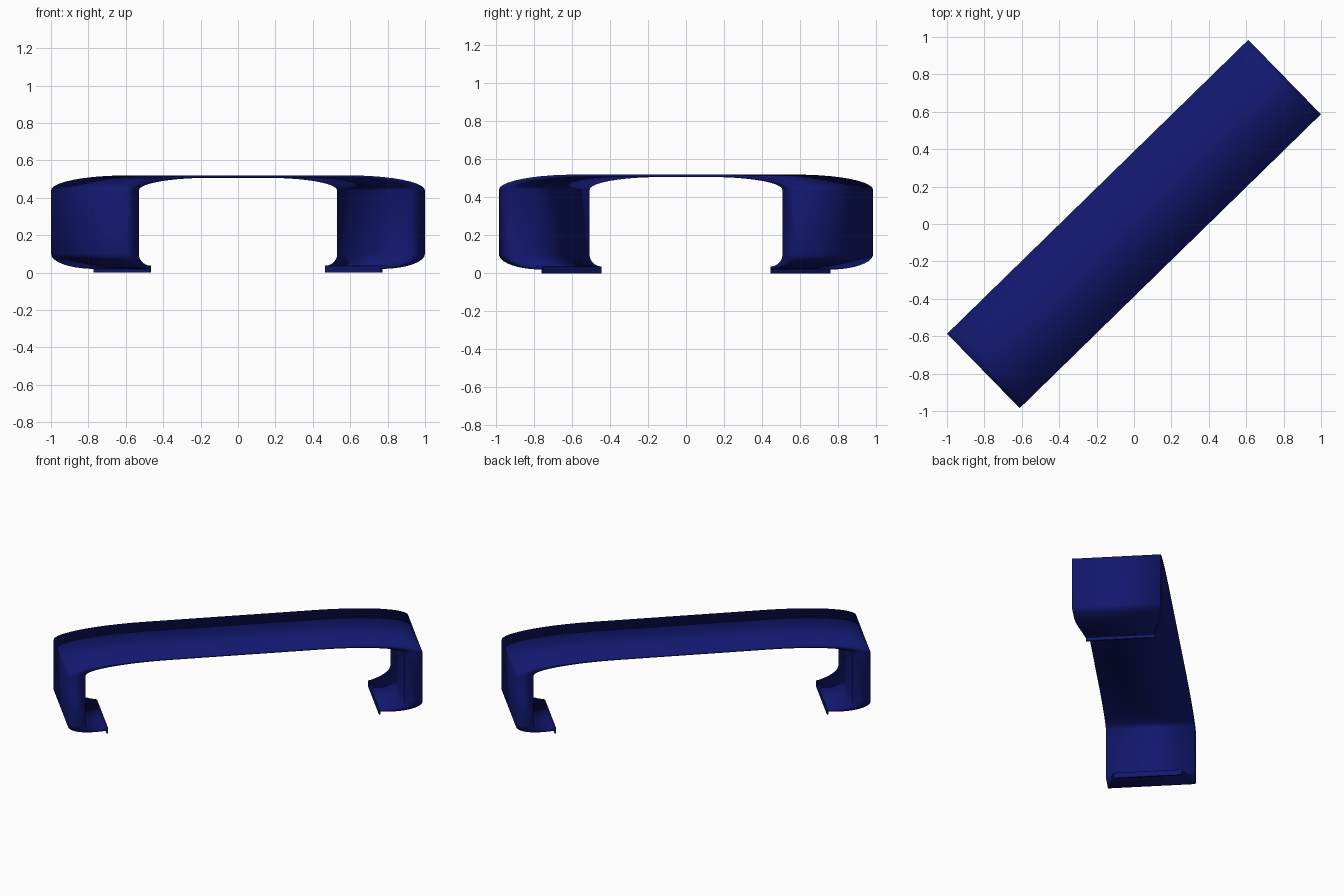
import bpy, bmesh
from math import sin, cos, pi, radians
from mathutils import Matrix

if "Cube" in bpy.data.objects:
    bpy.data.objects.remove(bpy.data.objects["Cube"])

ANGLE = radians(44.3)          # handle lies diagonally in plan
HALF, TIP = 0.278, 0.215       # half width of the strap, and at the foot tips
N = 10

mat = bpy.data.materials.new("navy")
mat.diffuse_color = (0.006, 0.009, 0.16, 1)
mat.use_nodes = True
mat.node_tree.nodes["Principled BSDF"].inputs["Base Color"].default_value = mat.diffuse_color


def path(end, top, leg, foot_z, arch):
    """Half profile (u, z, half width): bar, elliptical corner, leg, tapering foot."""
    pts = [(0, top, HALF)]
    for i in range(N + 1):
        a = pi / 2 * i / N
        pts.append((arch + (leg - arch) * sin(a), 0.44 + (top - 0.44) * cos(a), HALF))
    for i in range(N + 1):
        a = pi / 2 * i / N
        pts.append((leg + (end - leg) * (1 - cos(a)) if leg > end else leg,
                    0.10 - (0.10 - foot_z) * sin(a),
                    HALF - (HALF - TIP) * (1 - cos(a))))
    return pts


def finish(name, bm):
    bmesh.ops.rotate(bm, verts=bm.verts, matrix=Matrix.Rotation(ANGLE, 3, 'Z'))
    bmesh.ops.recalc_face_normals(bm, faces=bm.faces)
    me = bpy.data.meshes.new(name)
    bm.to_mesh(me)
    bm.free()
    me.materials.append(mat)
    ob = bpy.data.objects.new(name, me)
    bpy.context.collection.objects.link(ob)
    return ob


# Curved strap: loft of outer and inner profiles, mirrored about the middle
outer = path(0.86, 0.52, 1.125, 0.02, 0.55)
inner = path(0.86, 0.507, 1.012, 0.037, 0.48)
stations = [[(-p[0], p[1], p[2]) for p in pair] for pair in list(zip(outer, inner))[:0:-1]]
stations += list(zip(outer, inner))
bm = bmesh.new()
rings = []
for o, i in stations:
    rings.append([bm.verts.new(c) for c in (
        (o[0], -o[2], o[1]), (o[0], o[2], o[1]), (i[0], i[2], i[1]), (i[0], -i[2], i[1]))])
for a, b in zip(rings, rings[1:]):
    for k in range(4):
        bm.faces.new((a[k], a[(k + 1) % 4], b[(k + 1) % 4], b[k]))
bm.faces.new(rings[0])
bm.faces.new(rings[-1])
handle = finish("handle_strap", bm)
for p in handle.data.polygons:
    p.use_smooth = True

# Thin lips hanging from the inner ends of both feet
for side, name in ((-1, "left_foot_lip"), (1, "right_foot_lip")):
    bm = bmesh.new()
    bmesh.ops.create_cube(bm, size=1)
    bmesh.ops.scale(bm, verts=bm.verts, vec=(0.01, 2 * TIP, 0.036))
    bmesh.ops.translate(bm, verts=bm.verts, vec=(side * 0.864, 0, 0.018))
    finish(name, bm)
